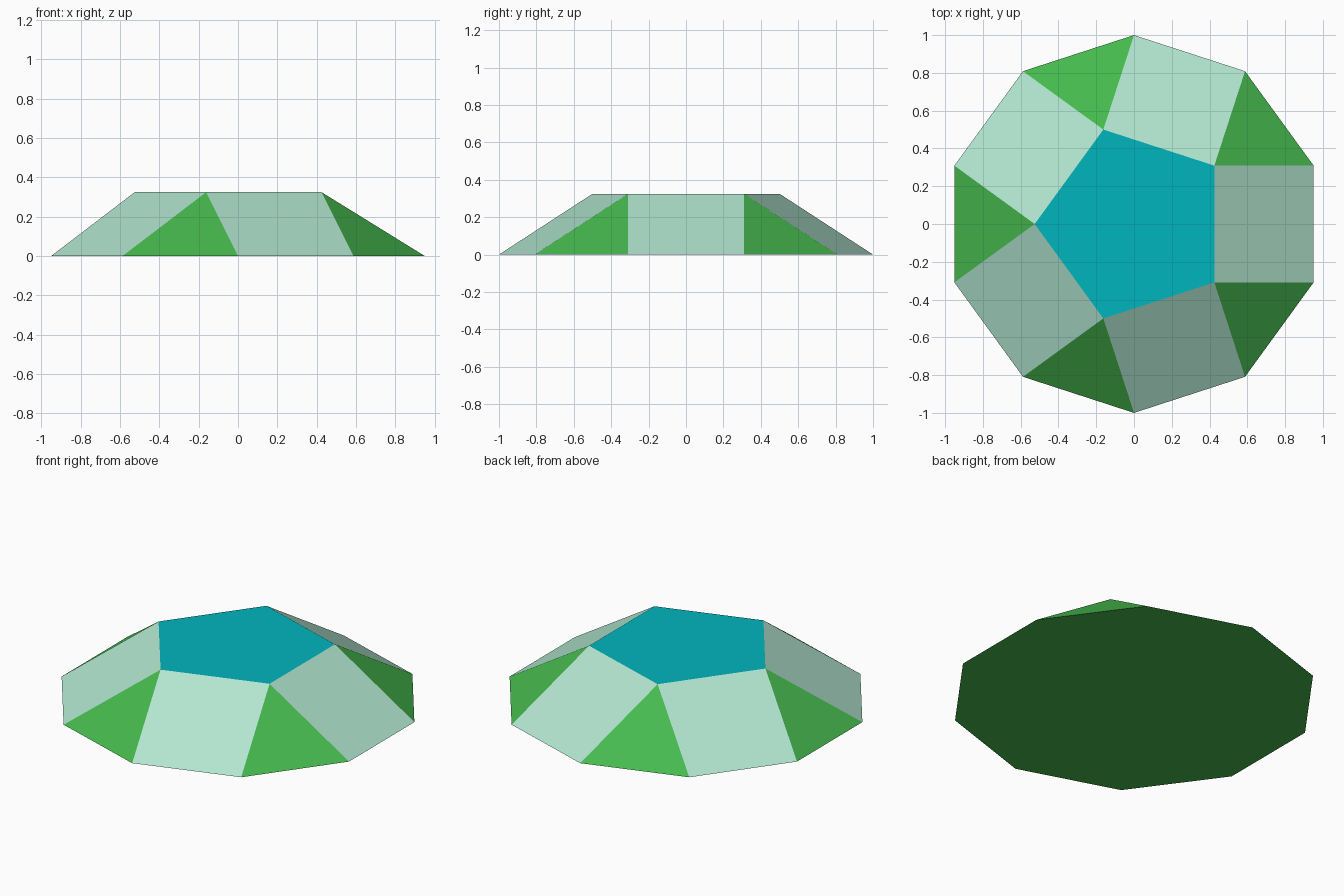
import bpy
import bmesh
import math

if "Cube" in bpy.data.objects:
    bpy.data.objects.remove(bpy.data.objects["Cube"])

HEIGHT = 0.325      # base to top
BASE_R = 1.0        # decagon circumradius
TOP_R = 0.5257      # pentagon circumradius


def material(name, rgb):
    """Flat material from 0-255 sRGB values."""
    m = bpy.data.materials.new(name)
    lin = [((c / 255 + 0.055) / 1.055) ** 2.4 if c > 10 else c / 255 / 12.92 for c in rgb]
    m.diffuse_color = (*lin, 1.0)
    m.use_nodes = True
    m.node_tree.nodes["Principled BSDF"].inputs["Base Color"].default_value = m.diffuse_color
    return m


def ring(bm, count, radius, z, start):
    """Ring of vertices, starting at an angle in degrees."""
    angles = [math.radians(start + 360 * i / count) for i in range(count)]
    return [bm.verts.new((radius * math.cos(a), radius * math.sin(a), z)) for a in angles]


bm = bmesh.new()
base = ring(bm, 10, BASE_R, 0.0, 18)
top = ring(bm, 5, TOP_R, HEIGHT, 36)


def face(verts, slot):
    bm.faces.new(verts).material_index = slot


# Pentagon top and decagon underside
face(top, 0)
face(base[::-1], 1)

# Alternating triangles and squares around the side
for i in range(5):
    a, b, c = (base[(2 * i + k) % 10] for k in range(3))
    face([a, b, top[i]], 1)
    face([b, c, top[(i + 1) % 5], top[i]], 2)

bm.normal_update()
mesh = bpy.data.meshes.new("pentagonal_cupola")
bm.to_mesh(mesh)
bm.free()

for name, rgb in (("teal", (0, 182, 189)), ("green", (70, 185, 78)),
                  ("mint", (178, 230, 208))):
    mesh.materials.append(material(name, rgb))

cupola = bpy.data.objects.new("pentagonal_cupola", mesh)
bpy.context.collection.objects.link(cupola)
